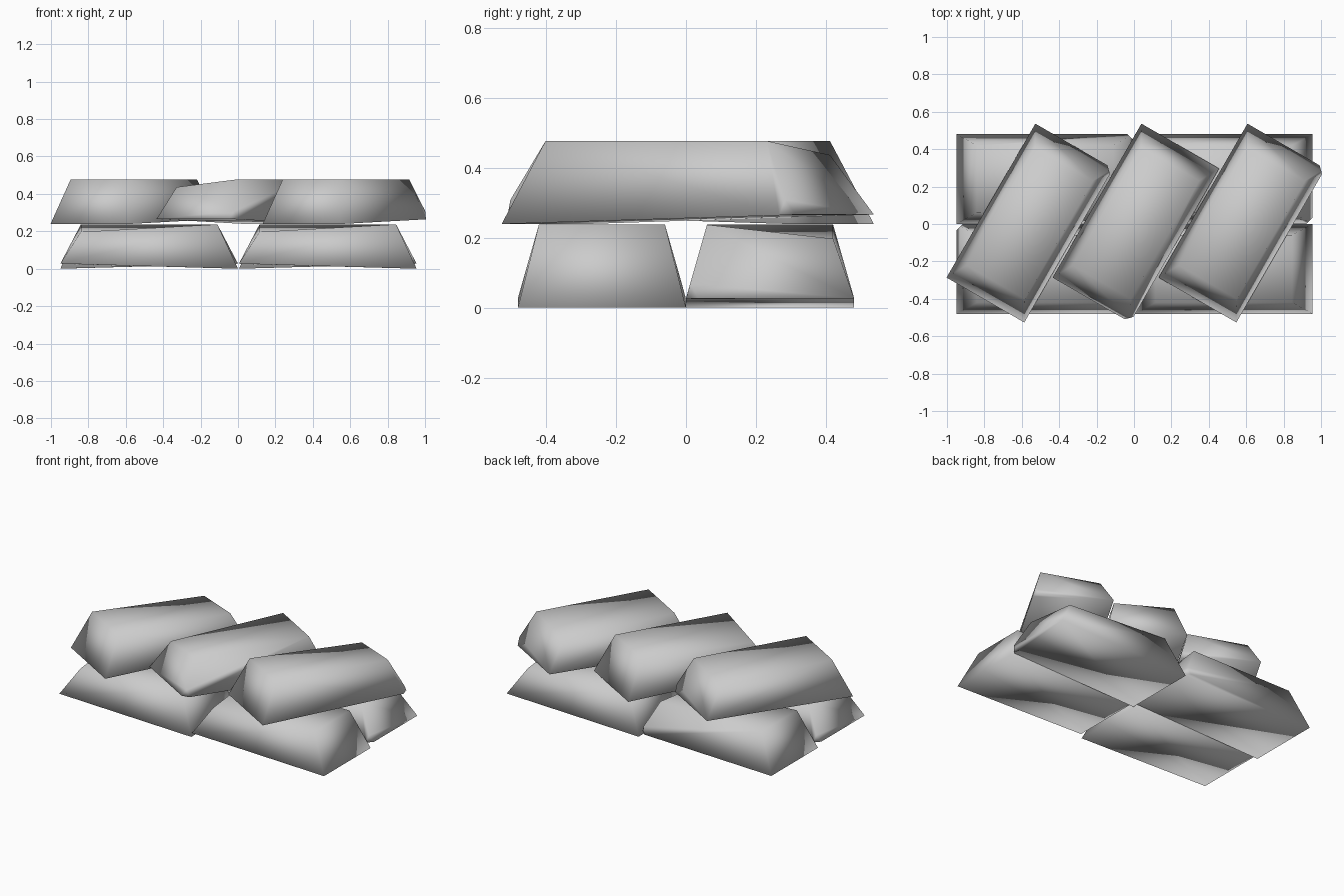
import bpy, bmesh
from math import radians
from mathutils import Vector

if "Cube" in bpy.data.objects:
    bpy.data.objects.remove(bpy.data.objects["Cube"])

L, W, H = 0.475, 0.24, 0.237      # half length, half width, height
TL, TW = 0.365, 0.18              # half length / width of the top face


def ingot(name, x, y, z, angle, mirror=1):
    """Rough tapered bar: lifted +x end, one sagging top corner, one chipped corner."""
    bm = bmesh.new()

    def v(px, py, pz):
        return bm.verts.new((px, py * mirror, pz))

    # base, top and the chipped corner
    b0, b1, b2 = v(-L, W, 0), v(-L, -W, 0), v(L, W, 0.027)
    t0, t1 = v(-TL, -TW, H), v(TL, -TW, H)
    t2, t3 = v(TL, TW, H - 0.04), v(-TL, TW, H)
    long_cut = v(L - 0.035, -W, 0.025)
    end_cut = v(L, -W + 0.035, 0.027)
    p = Vector((L, -W, 0.027)).lerp(Vector((TL, -TW, H)), 0.2)
    apex = v(*p)

    for f in ([b0, b2, end_cut, long_cut, b1],      # underside
              [t0, t1, t2, t3],                     # top
              [b1, long_cut, apex, t1, t0],         # chipped long side
              [end_cut, b2, t2, t1, apex],          # chipped end
              [long_cut, end_cut, apex],            # chip
              [b2, b0, t3, t2],                     # other long side
              [b0, b1, t0, t3]):                    # other end
        bm.faces.new(f)
    bmesh.ops.recalc_face_normals(bm, faces=bm.faces)
    for f in bm.faces:
        f.smooth = True
    me = bpy.data.meshes.new(name)
    bm.to_mesh(me)
    bm.free()
    ob = bpy.data.objects.new(name, me)
    ob.location = (x, y, z)
    ob.rotation_euler.z = radians(angle)
    bpy.context.collection.objects.link(ob)


# lower layer, two by two
ingot("lower_bar_front_left", -0.475, -0.24, 0.003, 180)
ingot("lower_bar_front_right", 0.48, -0.24, 0.003, 180)
ingot("lower_bar_back_left", -0.475, 0.24, 0.003, 0, -1)
ingot("lower_bar_back_right", 0.48, 0.24, 0.003, 0)

# upper layer, three slanted bars
ingot("upper_bar_left", -0.557, 0.005, 0.242, 60)
ingot("upper_bar_middle", 0.01, 0.005, 0.242, 240, -1)
ingot("upper_bar_right", 0.577, 0.005, 0.242, 60)

# rest the stack on the ground
for ob in bpy.context.collection.objects:
    ob.location.z -= 0.003
